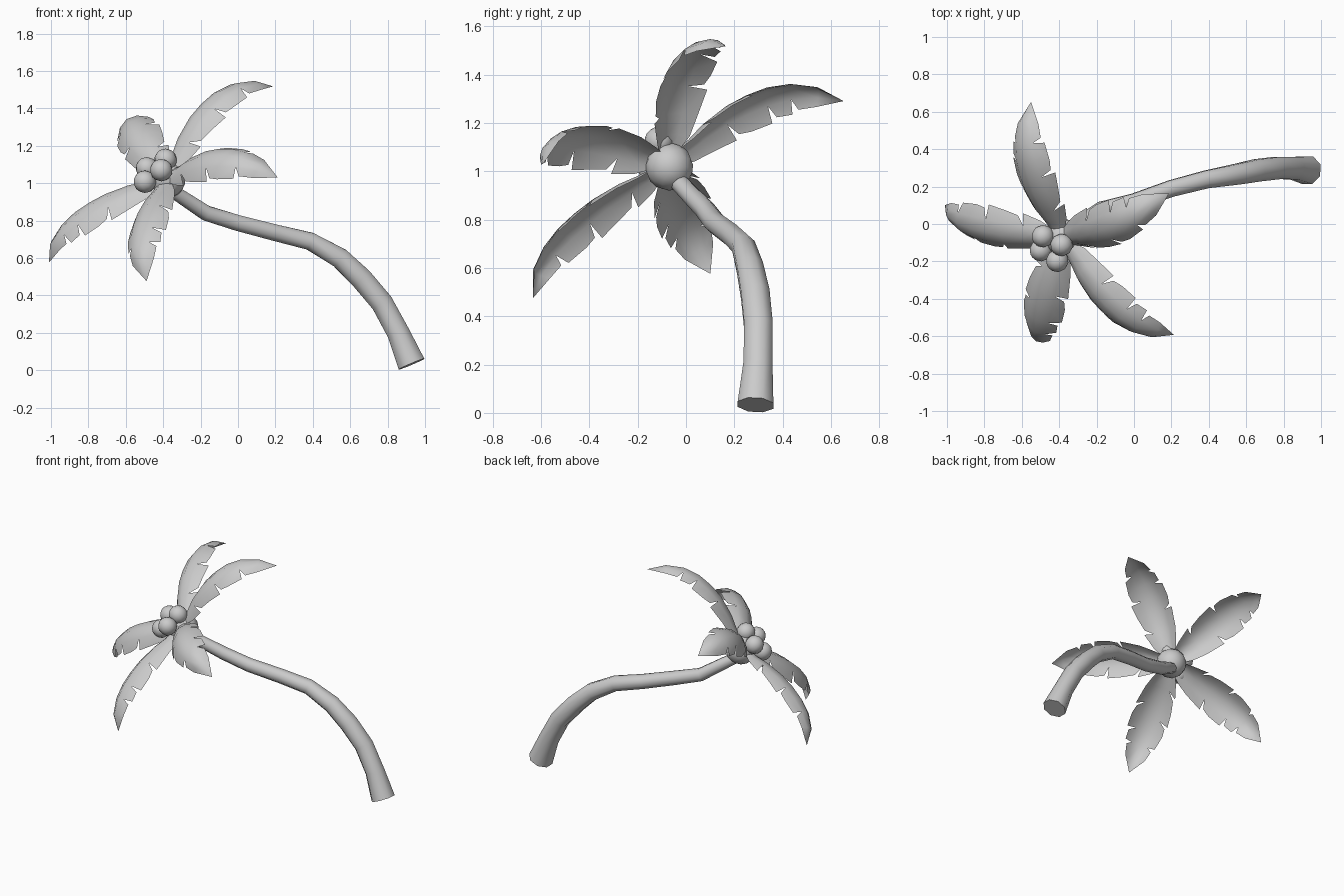
import bpy, bmesh, math
from mathutils import Vector, Matrix

old = bpy.data.objects.get("Cube")
if old:
    bpy.data.objects.remove(old, do_unlink=True)

grey = bpy.data.materials.new("plain grey")
grey.use_nodes = True
grey.diffuse_color = (0.6, 0.6, 0.6, 1)
grey.node_tree.nodes["Principled BSDF"].inputs["Base Color"].default_value = (0.6, 0.6, 0.6, 1)


def finish(name, bm, angle=40):
    """Turn a bmesh into a smooth-shaded object that keeps sharp edges."""
    mesh = bpy.data.meshes.new(name)
    bm.to_mesh(mesh)
    bm.free()
    mesh.materials.append(grey)
    mesh.shade_smooth()
    mesh.set_sharp_from_angle(angle=math.radians(angle))
    obj = bpy.data.objects.new(name, mesh)
    bpy.context.collection.objects.link(obj)
    return obj


def ball(name, center, radius, axis):
    bm = bmesh.new()
    turn = axis.to_track_quat('Z', 'Y').to_matrix().to_4x4()
    bmesh.ops.create_uvsphere(bm, u_segments=12, v_segments=8, radius=radius,
                              matrix=Matrix.Translation(center) @ turn)
    finish(name, bm)


# Crown frame: the crown leans away from the trunk
hub = Vector((-0.38, -0.07, 1.02))
axis = Vector((-0.53, -0.473, 0.706)).normalized()

# Trunk: eight-sided tapering tube along a bent path (x, y, z, radius)
path = [(0.928, 0.288, 0.033, 0.08), (0.857, 0.298, 0.20, 0.065),
        (0.77, 0.30, 0.36, 0.064), (0.66, 0.287, 0.49, 0.064),
        (0.545, 0.265, 0.60, 0.059), (0.385, 0.238, 0.69, 0.051),
        (0.2, 0.19, 0.735, 0.048), (0.0, 0.12, 0.787, 0.046),
        (-0.17, 0.08, 0.84, 0.044), (-0.36, -0.04, 0.965, 0.038)]
bm = bmesh.new()
centers = [Vector(p[:3]) for p in path]
rings = []
for i, c in enumerate(centers):
    tangent = (centers[min(i + 1, len(path) - 1)] - centers[max(i - 1, 0)]).normalized()
    side = Vector((0, 1, 0)).cross(tangent).normalized()
    other = tangent.cross(side)
    rings.append([bm.verts.new(c + path[i][3] * (side * math.cos(a) + other * math.sin(a)))
                  for a in (math.tau * (k + 0.5) / 8 for k in range(8))])
for low, high in zip(rings, rings[1:]):
    for k in range(8):
        n = (k + 1) % 8
        bm.faces.new((low[k], low[n], high[n], high[k]))
bm.faces.new(rings[0][::-1])
bm.faces.new(rings[-1])
bmesh.ops.recalc_face_normals(bm, faces=bm.faces)
finish("trunk", bm, 50)

# Crown hub and coconuts
ball("crown_hub", hub, 0.1, axis)
for i, spot in enumerate([(-0.487, -0.065, 1.08), (-0.387, -0.112, 1.125),
                          (-0.41, -0.197, 1.07), (-0.498, -0.14, 1.008)]):
    ball("coconut_%d" % (i + 1), Vector(spot), 0.06, axis)

# Leaf ribs: distance from the crown axis, height along it, half width
ribs = [(0.04, 0.05, 0.045), (0.115, 0.07, 0.08), (0.2, 0.108, 0.105),
        (0.33, 0.143, 0.12), (0.43, 0.15, 0.125), (0.53, 0.143, 0.12),
        (0.63, 0.11, 0.102), (0.724, 0.042, 0.068), (0.788, -0.06, 0.0)]
LAST = len(ribs) - 1
# Ribs where the edge is torn, for each side of the leaf
torn = {1: (3, 5, 6), -1: (2, 4, 6)}


def leaf_point(s, across, arch):
    """Point at rib position s; across runs from -1 to 1 over the drooping width."""
    i = min(int(s), LAST - 1)
    r, h, w = Vector(ribs[i]).lerp(Vector(ribs[i + 1]), s - i)
    before, after = ribs[max(i - 1, 0)], ribs[min(i + 2, LAST)]
    slope = Vector((after[0] - before[0], after[1] - before[1])).normalized()
    drop = 0.55 * w * across ** 2
    if h > 0:
        h *= arch
    return Vector((r + slope.y * drop, w * across, h - slope.x * drop))


def build_leaf(name, direction, arch):
    tangent = axis.cross(direction)
    bm = bmesh.new()

    def vert(s, across):
        p = leaf_point(s, across, arch)
        return bm.verts.new(hub + direction * p.x + tangent * p.y + axis * p.z)

    middle = [vert(i, 0) for i in range(LAST + 1)]
    for sign in (1, -1):
        inner = [vert(i, 0.55 * sign) for i in range(LAST)] + [middle[-1]]
        start = vert(0, sign)
        for i in range(LAST):
            # Solid strip along the midrib, with the outer strip beside it
            strip = [middle[i], middle[i + 1], inner[i + 1], inner[i]]
            if i == LAST - 1:
                strip = strip[:2] + strip[3:]
                outer = [inner[i], middle[-1], start]
            else:
                # A torn edge ends in a swept point and restarts past a notch
                cut = i + 1 in torn[sign]
                end = vert(i + 1.1, 1.04 * sign) if cut else vert(i + 1, sign)
                outer = [inner[i], inner[i + 1], end, start]
                start = vert(i + 1.3, 0.93 * sign) if cut else end
            for face in (strip, outer):
                bm.faces.new(face[::-1] if sign < 0 else face)
    finish(name, bm, 50)


# Five leaves around the crown axis, each aimed at its tip; low ones arch less
leaves = [((-0.55, 0.65, 1.29), 0.93), ((-1.0, 0.1, 0.58), 0.72),
          ((-0.5, -0.65, 0.48), 0.68), ((0.21, -0.59, 1.03), 0.95),
          ((0.19, 0.165, 1.52), 1.06)]
for k, (tip, arch) in enumerate(leaves):
    reach = Vector(tip) - hub
    build_leaf("palm_leaf_%d" % (k + 1),
               (reach - axis * reach.dot(axis)).normalized(), arch)
